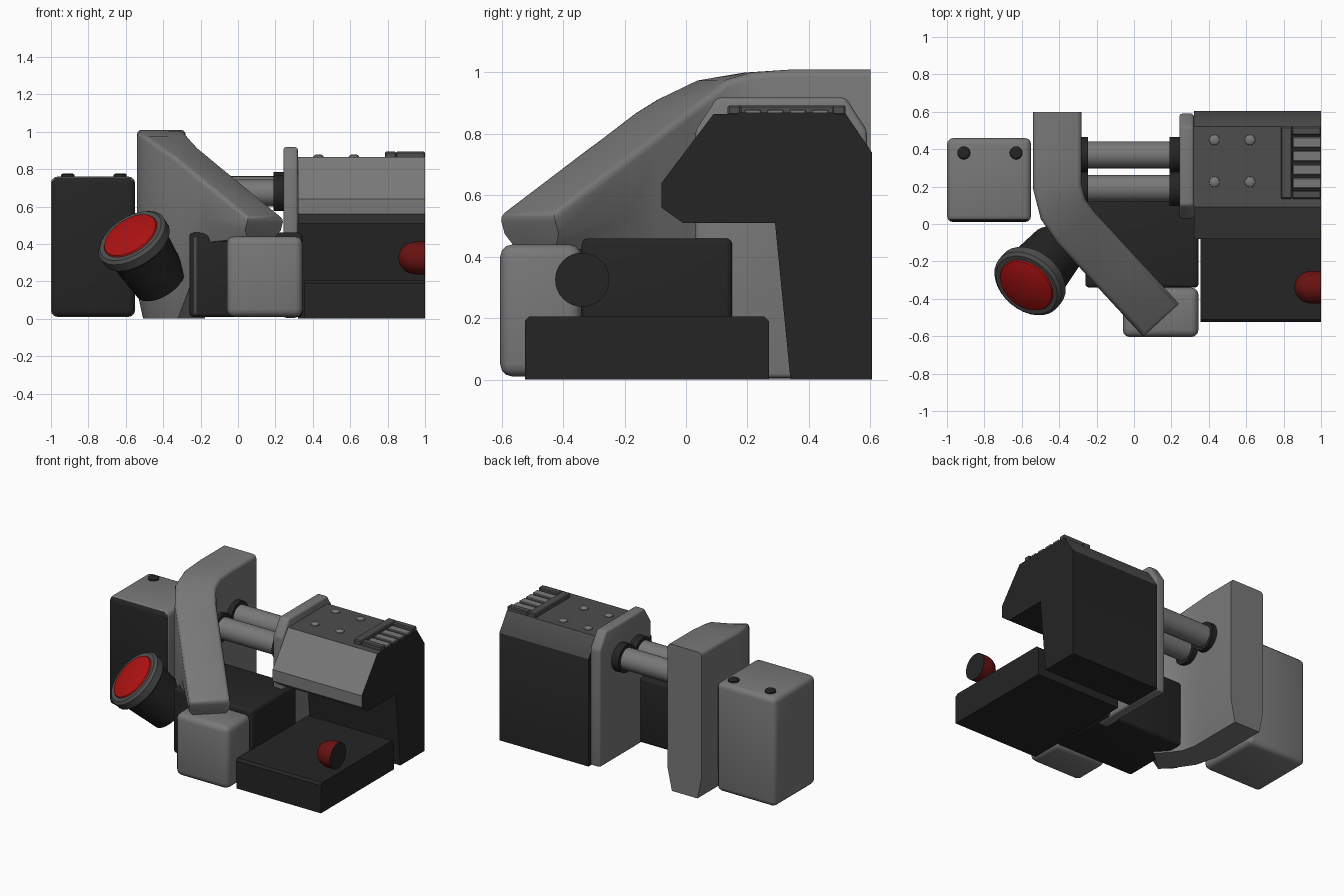
import bpy, bmesh, math
from mathutils import Vector

cube = bpy.data.objects.get("Cube")
if cube:
    bpy.data.objects.remove(cube, do_unlink=True)


def material(name, r, g, b):
    m = bpy.data.materials.new(name)
    m.use_nodes = True
    m.diffuse_color = (r, g, b, 1)
    m.node_tree.nodes["Principled BSDF"].inputs["Base Color"].default_value = (r, g, b, 1)
    return m


GREY = material("mid grey", 0.19, 0.19, 0.19)
PANEL = material("panel grey", 0.075, 0.075, 0.075)
DARK = material("near black", 0.018, 0.018, 0.018)
RED = material("bright red", 0.42, 0.006, 0.006)
MAROON = material("dark red", 0.14, 0.006, 0.006)


def finish(name, bm, mats, rule=None):
    """Turn a bmesh into a smooth-shaded object, with material by face rule."""
    bmesh.ops.recalc_face_normals(bm, faces=bm.faces)
    if rule:
        for f in bm.faces:
            f.material_index = rule(f.normal, f.calc_center_median())
    me = bpy.data.meshes.new(name)
    bm.to_mesh(me)
    bm.free()
    ob = bpy.data.objects.new(name, me)
    bpy.context.collection.objects.link(ob)
    for m in mats:
        me.materials.append(m)
    bpy.ops.object.select_all(action='DESELECT')
    ob.select_set(True)
    bpy.context.view_layer.objects.active = ob
    bpy.ops.object.shade_smooth_by_angle(angle=math.radians(35))
    return ob


def bevel(bm, width, segments=3, min_angle=0.5):
    edges = [e for e in bm.edges if e.is_manifold and e.calc_face_angle() > min_angle]
    bmesh.ops.bevel(bm, geom=edges, offset=width, segments=segments, profile=0.5,
                    affect='EDGES', clamp_overlap=True)


def box(name, x, y, z, mats, width=0, rule=None, segments=3):
    bm = bmesh.new()
    bmesh.ops.create_cube(bm, size=1)
    for v in bm.verts:
        v.co = [r[0] + (c + 0.5) * (r[1] - r[0]) for c, r in zip(v.co, (x, y, z))]
    if width:
        bevel(bm, width, segments)
    return finish(name, bm, mats, rule)


def extrude_x(name, profile, x0, x1, mats, width=0, rule=None):
    """Extrude a (y, z) outline along x."""
    bm = bmesh.new()
    face = bm.faces.new([bm.verts.new((x0, y, z)) for y, z in profile])
    new = bmesh.ops.extrude_face_region(bm, geom=[face])["geom"]
    for v in new:
        if isinstance(v, bmesh.types.BMVert):
            v.co.x = x1
    bmesh.ops.recalc_face_normals(bm, faces=bm.faces)
    if width:
        bevel(bm, width)
    return finish(name, bm, mats, rule)


def lathe(name, profile, origin, axis, mats, sides=32):
    """Revolve a (radius, distance) outline about an axis."""
    q = Vector(axis).to_track_quat('Z', 'Y')
    bm = bmesh.new()
    rings = []
    for r, d in profile:
        rings.append([bm.verts.new(Vector(origin) + q @ Vector(
            (r * math.cos(k * math.tau / sides), r * math.sin(k * math.tau / sides), d)))
            for k in range(sides)])
    for a, b in zip(rings, rings[1:]):
        for k in range(sides):
            j = (k + 1) % sides
            bm.faces.new((a[k], a[j], b[j], b[k]))
    bm.faces.new(rings[0])
    bm.faces.new(rings[-1])
    return finish(name, bm, mats)


# Side block with dark front face and two bolts
box("side_block", (-1, -0.55), (0.01, 0.46), (0.01, 0.76), [GREY, DARK], 0.035,
    lambda n, c: 1 if n.y < -0.6 else 0)
for i, x in enumerate((-0.91, -0.63)):
    lathe(f"block_bolt_{i}", [(0.035, 0), (0.035, 0.02), (0.025, 0.027)],
          (x, 0.38, 0.75), (0, 0, 1), [DARK], 20)

# Curved arch wall: stations of centre x, y, bottom z, top z
stations = [(-0.41, 0.6, 0, 1.01), (-0.41, 0.35, 0, 1.01), (-0.41, 0.2, 0, 1.0),
            (-0.38, 0.08, 0, 0.975), (-0.31, -0.02, 0, 0.915), (-0.25, -0.085, 0, 0.87),
            (-0.16, -0.183, 0.24, 0.795), (-0.08, -0.27, 0.41, 0.73), (0.15, -0.52, 0.43, 0.54)]
bm = bmesh.new()
rings = []
for i, (x, y, low, high) in enumerate(stations):
    a = Vector(stations[max(i - 1, 0)][:2])
    b = Vector(stations[min(i + 1, len(stations) - 1)][:2])
    d = (b - a).normalized()
    side = Vector((-d.y, d.x)) * 0.13
    rise = min(0.15, (high - low) * 0.4)
    ring = []
    for s, z in ((-0.75, low), (-1, low + rise), (-1, high), (1, high), (1, low + rise), (0.75, low)):
        back = 0.04 * (high - z) / 0.11 if i == len(stations) - 1 else 0
        ring.append(bm.verts.new((x + side.x * s - d.x * back, y + side.y * s - d.y * back, z)))
    rings.append(ring)
for a, b in zip(rings, rings[1:]):
    for k in range(6):
        j = (k + 1) % 6
        bm.faces.new((a[k], a[j], b[j], b[k]))
bm.faces.new(rings[0])
bm.faces.new(rings[-1])
bmesh.ops.recalc_face_normals(bm, faces=bm.faces)
top = [e for e in bm.edges if e.calc_face_angle() > 1.0
       and all(v.co.z > 0.5 and v.co.y < 0.61 for v in e.verts)
       and not all(v.co.y > 0.59 for v in e.verts)]
bmesh.ops.bevel(bm, geom=top, offset=0.025, segments=3, profile=0.5, affect='EDGES')
finish("arch_wall", bm, [GREY])

# Upright fin on the outside of the arch
box("arch_fin", (-0.25, -0.207), (-0.34, -0.18), (0.015, 0.45), [PANEL], 0.015)

# Front post and dark boxes
box("front_post", (-0.06, 0.345), (-0.605, -0.34), (0.01, 0.44), [GREY], 0.04)
box("centre_box", (-0.26, 0.345), (-0.34, 0.15), (0.01, 0.46), [DARK], 0.02)
extrude_x("low_platform", [(-0.525, 0), (-0.525, 0.19), (-0.51, 0.205), (0.255, 0.205),
                           (0.27, 0.19), (0.27, 0)], 0.355, 1, [DARK])

# Main housing with grey front and panel top
extrude_x("main_housing", [(0.605, 0), (0.605, 0.74), (0.52, 0.865), (0.09, 0.865),
                           (-0.08, 0.64), (-0.08, 0.56), (-0.01, 0.51), (0.29, 0.51), (0.34, 0)],
          0.32, 1, [DARK, GREY, PANEL],
          rule=lambda n, c: 0 if abs(n.x) > 0.5 or n.z < -0.9 else
          2 if n.z > 0.5 and c.y > 0.1 else 1 if c.y < 0.1 else 0)
extrude_x("housing_flange", [(0.59, 0.005), (0.59, 0.81), (0.52, 0.918), (0.1, 0.918),
                             (0.03, 0.81), (0.03, 0.005)], 0.243, 0.32, [GREY], 0.015)
for i, (x, y) in enumerate([(x, y) for x in (0.43, 0.62) for y in (0.225, 0.45)]):
    lathe(f"rivet_{i}", [(0.03, 0), (0.027, 0.01), (0.015, 0.018)],
          (x, y, 0.86), (0, 0, 1), [GREY], 16)

# Raised vent frame with slats
box("vent_floor", (0.84, 1), (0.17, 0.48), (0.862, 0.869), [DARK])
box("vent_side", (0.785, 0.845), (0.135, 0.52), (0.86, 0.893), [PANEL], 0.006, segments=1)
for i, y in enumerate((0.135, 0.475)):
    box(f"vent_rail_{i}", (0.845, 1), (y, y + 0.045), (0.86, 0.893), [PANEL], 0.006, segments=1)
for i in range(4):
    y = 0.19 + i * 0.073
    box(f"vent_slat_{i}", (0.85, 1), (y, y + 0.055), (0.865, 0.88), [GREY], 0.004, segments=1)

# Two connecting pipes with dark collars
for i, (y, z) in enumerate(((0.37, 0.69), (0.19, 0.672))):
    lathe(f"pipe_{i}", [(0.072, 0), (0.072, 0.56)], (-0.3, y, z), (1, 0, 0), [GREY])
    lathe(f"inner_collar_{i}", [(0.095, 0), (0.095, 0.06)], (0.19, y, z), (1, 0, 0), [DARK])
    lathe(f"outer_collar_{i}", [(0.095, 0), (0.095, 0.05)], (-0.295, y, z), (1, 0, 0), [DARK])

# Tilted lamp: dark body, grey rim, red lens
base, aim = (-0.415, -0.14, 0.2), (-0.46, -0.54, 0.7)
lathe("lamp_body", [(0.15, 0), (0.175, 0.29)], base, aim, [DARK])
lathe("lamp_rim", [(0.19, 0.27), (0.202, 0.28), (0.202, 0.33), (0.185, 0.345), (0.165, 0.345)],
      base, aim, [PANEL])
lathe("lamp_lens", [(0.163, 0.34), (0.155, 0.353), (0.11, 0.367), (0.05, 0.375), (0.01, 0.376)],
      base, aim, [RED])

# Half knob: rounded red end, flat dark cut
knob = [(0.088, 0), (0.088, 0.045)] + [
    (0.088 * math.cos(t * math.pi / 16), 0.045 + 0.095 * math.sin(t * math.pi / 16))
    for t in range(1, 8)] + [(0.003, 0.14)]
lathe("knob", knob, (0.998, -0.338, 0.325), (-1, 0, 0), [MAROON])
lathe("knob_cut", [(0.088, 0), (0.088, 0.002)], (0.998, -0.338, 0.325), (1, 0, 0), [DARK])
